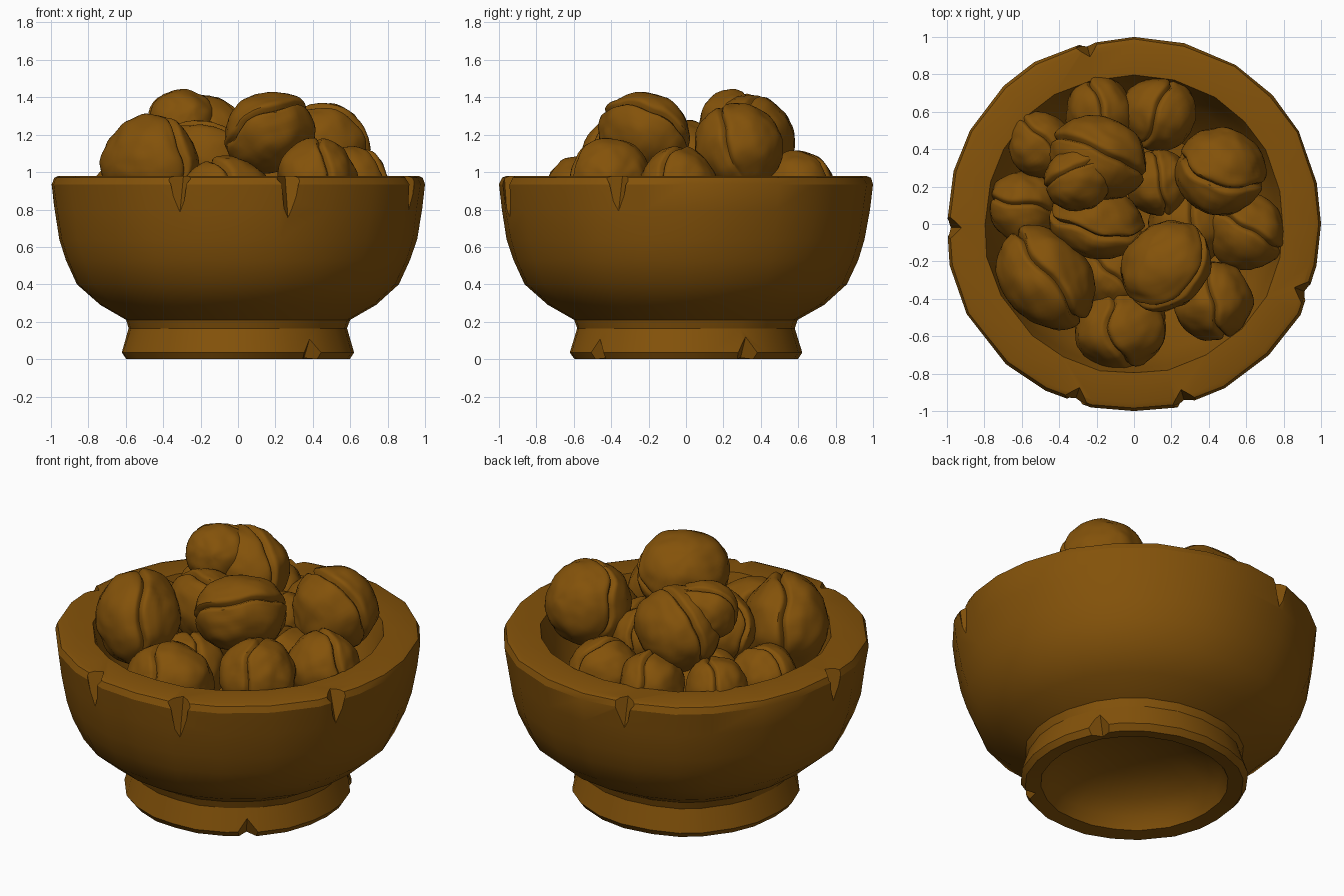
import bpy, bmesh, math, random
from mathutils import Matrix, Vector, noise

random.seed(4)
if "Cube" in bpy.data.objects:
    bpy.data.objects.remove(bpy.data.objects["Cube"])

# One warm brown for everything
brown = bpy.data.materials.new("warm_brown")
brown.use_nodes = True
color = (0.23, 0.085, 0.003, 1)
brown.diffuse_color = color
brown.node_tree.nodes["Principled BSDF"].inputs["Base Color"].default_value = color


def make_object(name, bm):
    bmesh.ops.recalc_face_normals(bm, faces=bm.faces)
    mesh = bpy.data.meshes.new(name)
    bm.to_mesh(mesh)
    bm.free()
    mesh.materials.append(brown)
    obj = bpy.data.objects.new(name, mesh)
    bpy.context.collection.objects.link(obj)
    return obj


def activate(obj):
    bpy.ops.object.select_all(action="DESELECT")
    obj.select_set(True)
    bpy.context.view_layer.objects.active = obj


def smooth(obj, degrees):
    activate(obj)
    bpy.ops.object.shade_smooth_by_angle(angle=math.radians(degrees))


# Hand-carved bowl: a lathed profile with uneven segments
def make_bowl():
    profile = [(0.25, 0.215), (0.4, 0.15), (0.48, 0.08), (0.515, 0.012), (0.6, 0),
               (0.625, 0.035), (0.585, 0.165), (0.6, 0.21), (0.74, 0.29), (0.865, 0.4),
               (0.925, 0.53), (0.96, 0.64), (0.985, 0.8), (1, 0.935), (0.99, 0.97),
               (0.965, 0.98), (0.8, 0.98), (0.77, 0.88), (0.7, 0.65), (0.5, 0.42)]
    segments = 24
    angles = [math.tau * (i + random.uniform(-0.2, 0.2) * (i % 6 > 0)) / segments
              for i in range(segments)]
    chip = [1 + random.uniform(0, 0.018) * (i % 6 > 0) for i in range(segments)]
    bm = bmesh.new()
    rings = []
    for r, z in profile:
        ring = []
        for a, c in zip(angles, chip):
            bump = 1 - random.uniform(0, 0.007) * (r < 1)
            ring.append(bm.verts.new((r * c * bump * math.cos(a),
                                      r * c * bump * math.sin(a), z)))
        rings.append(ring)
    for low, high in zip(rings, rings[1:]):
        for i in range(segments):
            j = (i + 1) % segments
            bm.faces.new((low[i], low[j], high[j], high[i]))
    # Close the hollow underneath and the inside floor
    for ring, z in ((rings[0], 0.235), (rings[-1], 0.34)):
        centre = bm.verts.new((0, 0, z))
        for i in range(segments):
            bm.faces.new((ring[i], ring[(i + 1) % segments], centre))
    return make_object("bowl", bm)


# Wedge-shaped notches in the rim and the foot
def make_notches():
    bm = bmesh.new()

    def wedge(x, y, radius, base, tip, width):
        a = math.atan2(y, x)
        flip = math.pi if tip < base else 0
        place = (Matrix.Translation((radius * math.cos(a), radius * math.sin(a),
                                     (base + tip) / 2))
                 @ Matrix.Rotation(a, 4, "Z") @ Matrix.Rotation(flip, 4, "X"))
        bmesh.ops.create_cone(bm, cap_ends=True, segments=4, radius1=width,
                              radius2=0.004, depth=abs(tip - base), matrix=place)

    for x, y, tip in ((-0.31, -0.93, 0.77), (0.27, -0.95, 0.72), (0.91, -0.36, 0.77),
                      (-0.98, -0.02, 0.78), (-0.25, 0.95, 0.8)):
        wedge(x, y, 0.99, 1.02, tip, 0.08)
    for x, y in ((0.4, -0.48), (0.53, 0.33)):
        wedge(x, y, 0.625, -0.03, 0.16, 0.09)
    return make_object("notch_cutter", bm)


bowl = make_bowl()
cutter = make_notches()
cutter.hide_render = True
cut = bowl.modifiers.new("notches", "BOOLEAN")
cut.operation = "DIFFERENCE"
cut.solver = "EXACT"
cut.object = cutter
activate(bowl)
bpy.ops.object.modifier_apply(modifier=cut.name)
bpy.data.objects.remove(cutter)
smooth(bowl, 28)


# Nut: lumpy ellipsoid split by a groove, with one half slightly proud
def make_nut(name, place, across, along, yaw, tilt):
    bm = bmesh.new()
    bmesh.ops.create_uvsphere(bm, u_segments=48, v_segments=36, radius=1,
                              matrix=Matrix.Rotation(math.pi / 2, 4, "Y"))
    seed = Vector(place) * 9
    for v in bm.verts:
        # Crowd the rings towards the groove, then let it wander
        turn = math.atan2(v.co.z, v.co.y)
        t = math.asin(max(-1, min(1, v.co.x))) / (math.pi / 2)
        lat = math.copysign(abs(t) ** 1.5, t) * math.pi / 2
        around = Vector((0, math.cos(turn), math.sin(turn)))
        wander = 0.06 + 0.2 * noise.noise(around * 1.3 - seed)
        bend = lat + wander * math.cos(lat) ** 2
        p = around * math.cos(bend) + Vector((math.sin(bend), 0, 0))
        lump = 0.07 * noise.noise(p * 1.6 + seed) + 0.03 * noise.noise(p * 4 + seed)
        fade = min(1, max(0, p.z + 0.9))
        groove = 0.11 * fade * math.exp(-(lat / 0.05) ** 2)
        lip = 0.02 * fade * math.exp(-((lat - 0.16) / 0.1) ** 2)
        v.co = p * (1 + lump - groove + lip)
    spin = (Matrix.Rotation(math.radians(yaw), 4, "Z")
            @ Matrix.Rotation(math.radians(tilt), 4, "Y"))
    size = Matrix.Diagonal((across, along, (across + along) / 2, 1))
    bm.transform(Matrix.Translation(place) @ spin @ size)
    smooth(make_object(name, bm), 40)


# Position, radius across the groove, radius along it, yaw and tilt
nuts = [
    ((-0.47, -0.29, 1.04), 0.235, 0.295, 35, 0),
    ((0.17, -0.22, 1.21), 0.21, 0.26, 135, -50),
    ((-0.19, 0.35, 1.17), 0.22, 0.26, 70, 10),
    ((-0.3, 0.24, 1.27), 0.17, 0.18, 110, 20),
    ((0.46, 0.28, 1.13), 0.235, 0.24, 72, -20),
    ((-0.18, 0.59, 0.92), 0.18, 0.2, 20, 0),
    ((0.13, 0.59, 0.91), 0.2, 0.2, 155, 0),
    ((-0.5, 0.42, 0.92), 0.17, 0.18, 40, 10),
    ((-0.59, 0.09, 0.88), 0.19, 0.19, 80, 0),
    ((-0.2, 0.01, 1.06), 0.19, 0.25, 78, -20),
    ((0.13, 0.22, 0.98), 0.17, 0.18, 10, 0),
    ((0.6, -0.04, 0.93), 0.2, 0.21, 60, 0),
    ((0.42, -0.41, 0.97), 0.21, 0.21, 8, 0),
    ((-0.07, -0.56, 0.85), 0.25, 0.215, 15, -15),
    ((-0.12, -0.28, 0.82), 0.2, 0.2, 50, 0),
    ((0.3, 0, 0.85), 0.22, 0.22, 0, 0),
    ((-0.3, 0.25, 0.82), 0.22, 0.22, 90, 0),
]
for number, spec in enumerate(nuts, 1):
    make_nut(f"nut_{number}", *spec)
